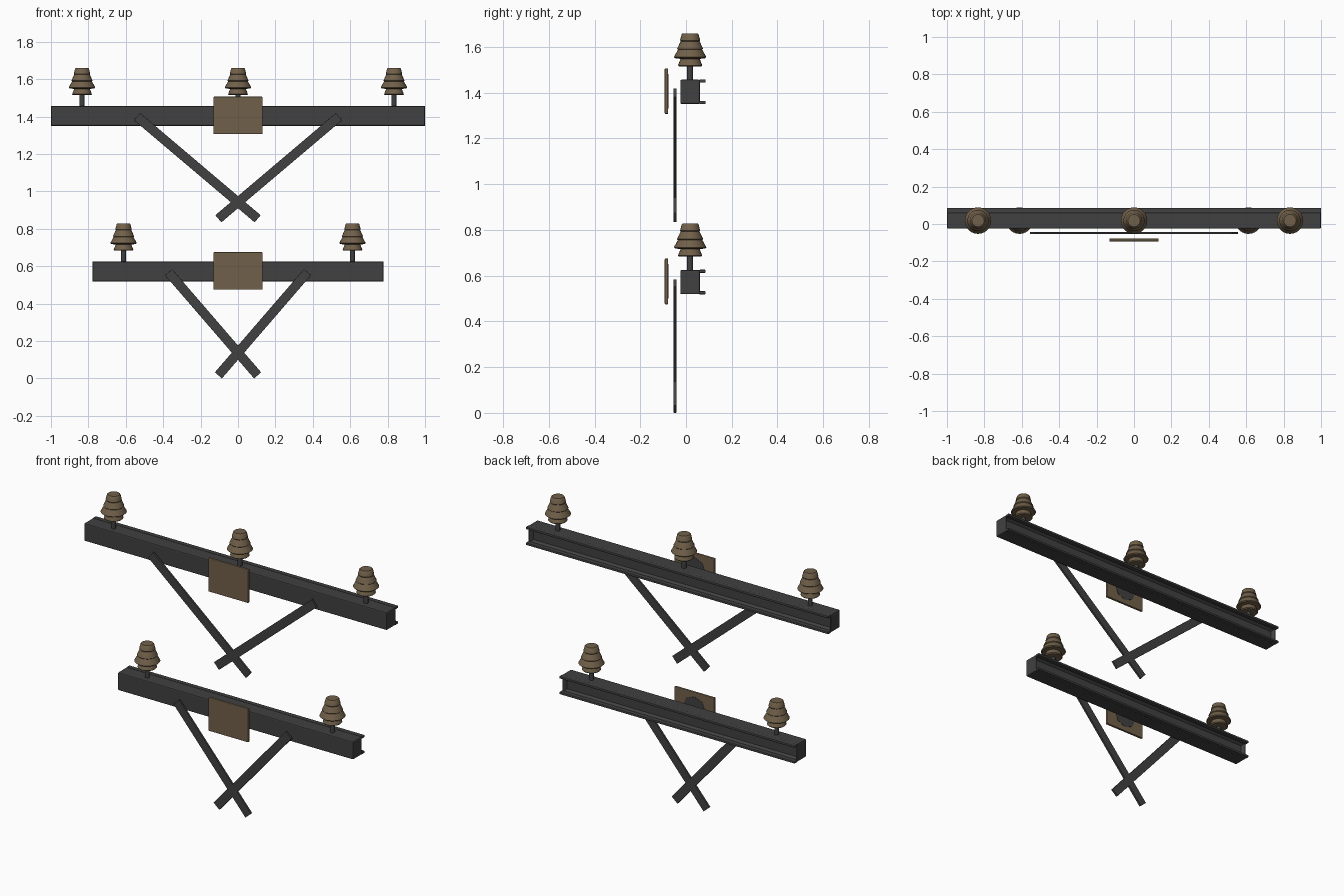
import bpy, bmesh, math
from mathutils import Matrix, Vector

if "Cube" in bpy.data.objects:
    bpy.data.objects.remove(bpy.data.objects["Cube"])


def mat(name, c):
    m = bpy.data.materials.new(name)
    m.diffuse_color = (*c, 1)
    m.use_nodes = True
    m.node_tree.nodes["Principled BSDF"].inputs["Base Color"].default_value = m.diffuse_color
    return m


STEEL = mat("dark steel", (0.052, 0.052, 0.054))
BROWN = mat("brown ceramic", (0.165, 0.118, 0.068))


def finish(name, bm, m, smooth=False):
    bmesh.ops.recalc_face_normals(bm, faces=bm.faces)
    me = bpy.data.meshes.new(name)
    bm.to_mesh(me)
    bm.free()
    me.materials.append(m)
    ob = bpy.data.objects.new(name, me)
    bpy.context.collection.objects.link(ob)
    if smooth:
        bpy.ops.object.select_all(action='DESELECT')
        ob.select_set(True)
        bpy.context.view_layer.objects.active = ob
        bpy.ops.object.shade_smooth_by_angle(angle=math.radians(35))
    return ob


def box_bm(size, loc, bevel=0, rot=Matrix()):
    bm = bmesh.new()
    bmesh.ops.create_cube(bm, size=1, matrix=Matrix.Diagonal((*size, 1)))
    if bevel:
        bmesh.ops.bevel(bm, geom=bm.edges[:], offset=bevel, segments=2,
                        profile=0.5, affect='EDGES')
    bm.transform(Matrix.Translation(loc) @ rot)
    return bm


def beam(name, half, z):
    # main bar with a shallow recess along its back
    bm = box_bm((2 * half, 0.086, 0.106), (0, 0.018, z), 0.006)
    back = max(bm.faces, key=lambda f: f.calc_center_median().y + f.calc_area())
    bmesh.ops.inset_region(bm, faces=[back], thickness=0.02)
    bmesh.ops.translate(bm, verts=back.verts, vec=(0, -0.02, 0))
    finish(name, bm, STEEL)
    # lips along the upper and lower back edges
    for s, tag in ((1, "upper"), (-1, "lower")):
        finish(f"{name}_{tag}_lip",
               box_bm((2 * half, 0.028, 0.014), (0, 0.072, z + s * 0.047), 0.004), STEEL)


def insulator(x, z):
    # pin
    bm = bmesh.new()
    bmesh.ops.create_cone(bm, cap_ends=True, segments=16, radius1=0.013, radius2=0.013,
                          depth=0.08, matrix=Matrix.Translation((x, 0.018, z + 0.03)))
    finish("insulator_pin", bm, STEEL, True)
    # stacked sheds, turned from a profile
    prof = [(0, .058), (.048, .058), (.053, .063), (.042, .091), (.066, .094), (.071, .099),
            (.055, .128), (.053, .131), (.057, .135), (.043, .165), (.041, .168),
            (.044, .172), (.037, .199), (.033, .203), (0, .203)]
    bm = bmesh.new()
    vs = [bm.verts.new((r, 0, h)) for r, h in prof]
    es = [bm.edges.new(p) for p in zip(vs, vs[1:])]
    bmesh.ops.spin(bm, geom=vs + es, cent=(0, 0, 0), axis=(0, 0, 1),
                   angle=math.tau, steps=24)
    bmesh.ops.remove_doubles(bm, verts=bm.verts[:], dist=1e-5)
    bm.transform(Matrix.Translation((x, 0.018, z)))
    finish("insulator_sheds", bm, BROWN, True)


def braces(top, low):
    # two crossed flat bars, mirrored about x = 0
    for s in (-1, 1):
        a, b = Vector((s * top[0], -0.048, top[1])), Vector((-s * low[0], -0.048, low[1]))
        d = b - a
        rot = Matrix.Rotation(-math.atan2(d.z, d.x), 4, 'Y')
        finish("diagonal_brace", box_bm((d.length, 0.012, 0.05), (a + b) / 2, 0.001, rot), STEEL)


def mount_plate(z):
    finish("mounting_plate", box_bm((0.264, 0.015, 0.2), (0, -0.0855, z), 0.004), BROWN)
    # dark patch on the back of the plate
    bm = bmesh.new()
    bmesh.ops.create_cone(bm, cap_ends=True, segments=8, radius1=0.075, radius2=0.075, depth=0.002,
                          matrix=Matrix.Translation((0, -0.0775, z)) @ Matrix.Rotation(math.pi / 2, 4, 'X'))
    finish("plate_back_patch", bm, STEEL)


# upper and lower crossarm: half length, beam centre, insulators, brace ends
for tag, half, z, xs, top, low in (
        ("upper", 1.0, 1.404, (-.834, 0, .834), (.54, 1.40), (.105, .854)),
        ("lower", .778, .572, (-.612, .612), (.371, .568), (.105, .0165))):
    beam(f"{tag}_crossarm", half, z)
    for x in xs:
        insulator(x, z + 0.053)
    braces(top, low)
    mount_plate(z + 0.003)
